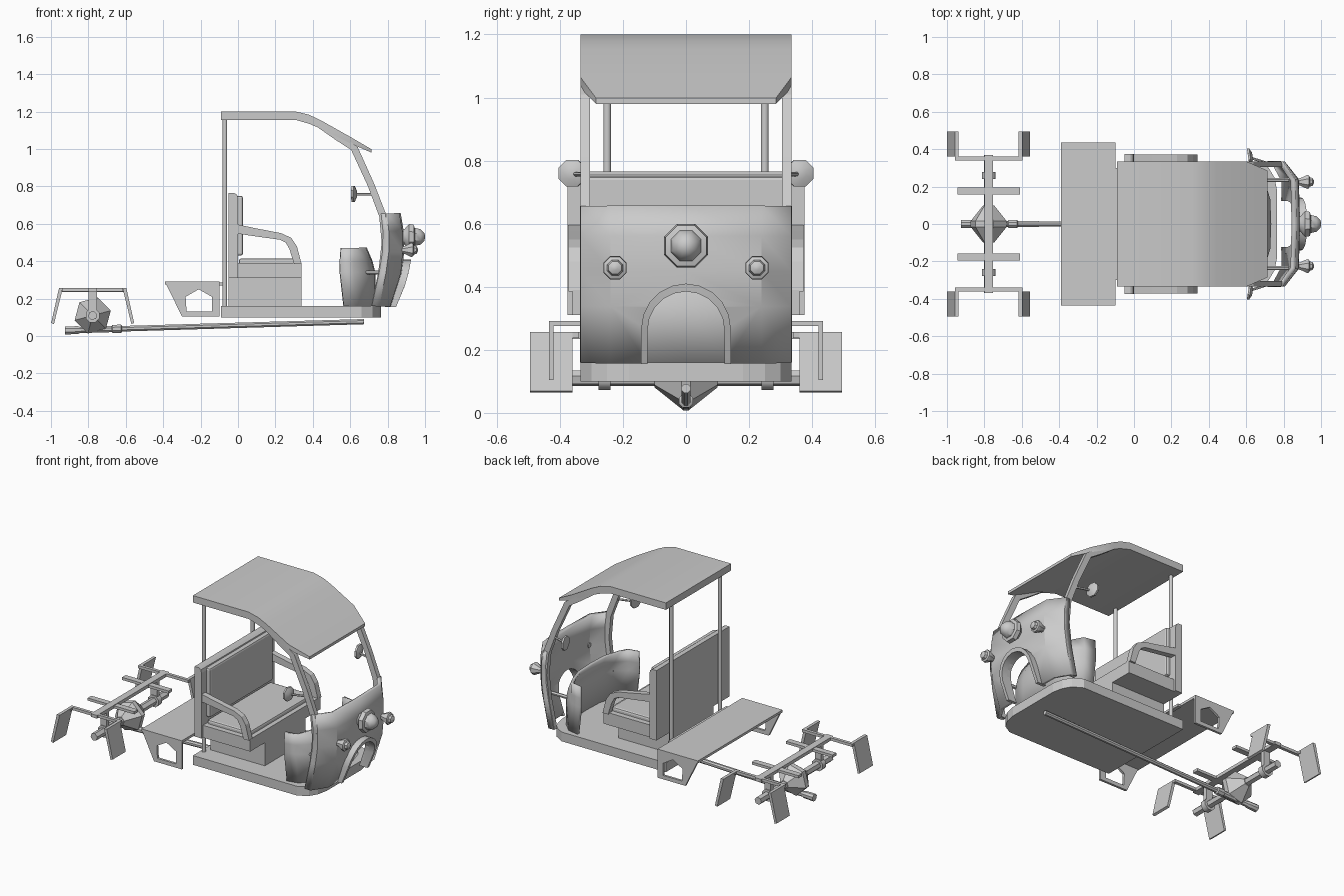
import bpy, bmesh, math
from mathutils import Vector

if "Cube" in bpy.data.objects:
    bpy.data.objects.remove(bpy.data.objects["Cube"], do_unlink=True)

grey = bpy.data.materials.new("plain_grey")
grey.use_nodes = True
grey.diffuse_color = (0.6, 0.6, 0.6, 1)
grey.node_tree.nodes["Principled BSDF"].inputs["Base Color"].default_value = (0.6, 0.6, 0.6, 1)


def finish(name, bm, smooth=0):
    bmesh.ops.recalc_face_normals(bm, faces=bm.faces)
    mesh = bpy.data.meshes.new(name)
    bm.to_mesh(mesh)
    bm.free()
    mesh.materials.append(grey)
    ob = bpy.data.objects.new(name, mesh)
    bpy.context.collection.objects.link(ob)
    if smooth:
        bpy.ops.object.select_all(action='DESELECT')
        ob.select_set(True)
        bpy.context.view_layer.objects.active = ob
        bpy.ops.object.shade_smooth_by_angle(angle=math.radians(smooth))
    return ob


def loft(name, rings, loop=False, smooth=0):
    """Skin closed rings of points; cap the ends unless they loop."""
    bm = bmesh.new()
    vs = [[bm.verts.new(p) for p in r] for r in rings]
    n = len(vs[0])
    for i in range(len(vs) - (not loop)):
        a, b = vs[i], vs[(i + 1) % len(vs)]
        for j in range(n):
            k = (j + 1) % n
            bm.faces.new((a[j], a[k], b[k], b[j]))
    if not loop:
        bm.faces.new(vs[0])
        bm.faces.new(vs[-1])
    return finish(name, bm, smooth)


def sheet(name, rows, thickness, smooth=0):
    """Open grid of points thickened into a shell."""
    bm = bmesh.new()
    vs = [[bm.verts.new(p) for p in r] for r in rows]
    for a, b in zip(vs, vs[1:]):
        for j in range(len(a) - 1):
            bm.faces.new((a[j], a[j + 1], b[j + 1], b[j]))
    ob = finish(name, bm, smooth)
    mod = ob.modifiers.new("thickness", 'SOLIDIFY')
    mod.thickness, mod.offset = thickness, 0
    return ob


def box(name, x, y, z, bevel=0):
    ob = loft(name, [[(x[0], y[0], h), (x[1], y[0], h), (x[1], y[1], h), (x[0], y[1], h)] for h in z])
    if bevel:
        mod = ob.modifiers.new("round", 'BEVEL')
        mod.width, mod.segments = bevel, 2
    return ob


def prism(name, pts, y0, y1):
    """Side outline (x, z) extruded across y."""
    return loft(name, [[(x, y, z) for x, z in pts] for y in (y0, y1)])


def band(name, outer, inner, y0, y1, loop=False, smooth=0):
    """Strip between two side outlines, extruded across y."""
    rings = [[(a[0], y0, a[1]), (a[0], y1, a[1]), (b[0], y1, b[1]), (b[0], y0, b[1])]
             for a, b in zip(outer, inner)]
    return loft(name, rings, loop, smooth)


def lathe(name, start, axis, profile, n=8, smooth=40):
    """Turn (distance, radius) pairs around an axis."""
    axis = Vector(axis).normalized()
    u = axis.orthogonal().normalized()
    v = axis.cross(u)
    rings = []
    for d, r in profile:
        c = Vector(start) + axis * d
        rings.append([c + (u * math.cos(t) + v * math.sin(t)) * r
                      for t in [2 * math.pi * (i + .5) / n for i in range(n)]])
    return loft(name, rings, smooth=smooth)


def tube(name, p, q, r, n=8):
    d = Vector(q) - Vector(p)
    return lathe(name, p, d, [(0, r), (d.length, r)], n, 50)


def mirror_plan(half):
    return half + [(x, -y) for x, y in reversed(half) if y > 0]


# Floor pan with rounded nose
plan = mirror_plan([(-.09, .335), (.66, .335), (.72, .3), (.75, .25), (.765, .18)])
loft("floor", [[(x, y, h) for x, y in plan] for h in (.1, .16)])

# Roof ending in a narrower visor
stations = [(-.09, 1.2, 1.155, .335), (.31, 1.2, 1.155, .335), (.38, 1.183, 1.135, .335),
            (.44, 1.155, 1.11, .335), (.6, 1.065, 1.03, .335), (.715, .998, .98, .285)]
loft("roof", [[(x, -w, t), (x, w, t), (x, w, b), (x, -w, b)] for x, t, b, w in stations], smooth=35)

# Front panel: levels of (z, rear edge, corner, nose)
levels = [(.16, .715, .75, .80), (.34, .755, .785, .858), (.45, .772, .80, .868),
          (.56, .775, .80, .866), (.655, .765, .79, .85)]
rows = [[(x, y, z) for x, y in mirror_plan([(b, .322), (c, .322), (f, .235), (f + .006, 0)])]
        for z, b, c, f in levels]
panel = sheet("front_panel", rows, .028, smooth=35)


# Wheel arch opening and its lip
def arch(w, top, n=10):
    base = top - w
    return ([(-w, .155)] + [(-w * math.cos(math.pi * i / n), base + w * math.sin(math.pi * i / n))
                            for i in range(n + 1)] + [(w, .155)])


hole = arch(.122, .385)
cutter = loft("arch_cutter", [[(x, y, z if z > .16 else .1) for y, z in hole] for x in (.6, 1.1)])
cut = panel.modifiers.new("arch_hole", 'BOOLEAN')
cut.operation, cut.object, cut.solver = 'DIFFERENCE', cutter, 'EXACT'
deps = bpy.context.evaluated_depsgraph_get()
solid = bpy.data.meshes.new_from_object(panel.evaluated_get(deps))
panel.modifiers.clear()
panel.data = solid
bpy.data.objects.remove(cutter, do_unlink=True)


def lip_x(z):
    s = (z - .155) / .255
    return .845 + .125 * s - .045 * s * s


loft("arch_lip", [[(lip_x(a[1]) - .06, *a), (lip_x(a[1]), *a), (lip_x(b[1]), *b), (lip_x(b[1]) - .06, *b)]
                  for a, b in zip(arch(.142, .41), hole)], smooth=35)

# Curved leg shield behind the panel
rows = [[(x, y, z) for x, y in mirror_plan([(b, .3), (b + .07, .285), (f - .03, .23), (f, .13), (f + .005, 0)])]
        for z, b, f in [(.16, .565, .72), (.34, .545, .72), (.4, .545, .705), (.47, .55, .675)]]
sheet("leg_shield", rows, .018, smooth=40)

# Head lamp
lathe("head_lamp", (.86, 0, .53), (1, 0, 0),
      [(0, .035), (.03, .045), (.055, .075), (.08, .07), (.085, .052), (.115, .045), (.135, .025), (.14, .008)])

for s, side in ((1, "left"), (-1, "right")):
    # Side lamps, mirrors, windscreen pillars, roof poles
    lathe("side_lamp_" + side, (.85, s * .225, .46), (1, 0, 0),
          [(0, .016), (.04, .022), (.075, .04), (.085, .038), (.09, .027), (.105, .022), (.112, .008)])
    tube("mirror_stem_" + side, (.715, s * .325, .757), (.62, s * .355, .757), .007, 6)
    lathe("mirror_" + side, (.61, s * .36, .76), (1, s * .15, 0), [(0, .046), (.012, .046), (.024, .02)])
    lo, hi = sorted((s * .305, s * .335))
    band("pillar_" + side, [(.44, 1.15), (.54, 1.085), (.64, 1.01), (.73, .81), (.79, .655), (.8, .5), (.78, .34), (.745, .16)],
         [(.42, 1.12), (.52, 1.05), (.605, .995), (.695, .8), (.755, .64), (.768, .5), (.75, .34), (.712, .16)],
         lo, hi)
    tube("roof_pole_" + side, (-.07, s * .25, .16), (-.07, s * .25, 1.17), .013)
    tube("shield_brace_" + side, (.68, s * .235, .34), (.83, s * .235, .34), .012, 6)

    # Armrests
    lo, hi = sorted((s * .335, s * .372))
    band("armrest_" + side, [(-.02, .6), (.1, .575), (.23, .55), (.285, .525), (.315, .48), (.34, .385)],
         [(-.02, .55), (.1, .532), (.225, .515), (.255, .5), (.275, .465), (.3, .385)], lo, hi)

    # Rear step brackets with a five-sided hole
    lo, hi = sorted((s * .42, s * .435))
    band("step_bracket_" + side,
         [(-.39, .29), (-.21, .29), (-.1, .29), (-.1, .105), (-.3, .105)],
         [(-.28, .21), (-.21, .25), (-.14, .21), (-.14, .13), (-.275, .13)], lo, hi, loop=True)

    # Rear mudguard arms and flaps
    lo, hi = sorted((s * .34, s * .36))
    box("mudguard_arm_" + side, (-.955, -.6), (lo, hi), (.238, .256))
    lo, hi = sorted((s * .36, s * .495))
    for d, end in ((-1, "rear"), (1, "front")):
        pts = [(.16, .256), (.18, .256), (.222, .07), (.207, .064)]
        prism(f"mudguard_{end}_{side}", [(-.777 + d * x, z) for x, z in pts], lo, hi)
        lo2, hi2 = sorted((s * .34, s * .38))
        x0, x1 = sorted((-.777 + d * .16, -.777 + d * .18))
        box(f"mudguard_joint_{end}_{side}", (x0, x1), (lo2, hi2), (.238, .256))

    # Spring bars, hangers and axle collars
    lo, hi = sorted((s * .157, s * .195))
    box("spring_bar_" + side, (-.945, -.61), (lo, hi), (.235, .252))
    tube("axle_collar_" + side, (-.777, s * .24, .11), (-.777, s * .277, .11), .04)
    box("hanger_" + side, (-.8, -.755), sorted((s * .245, s * .272)), (.11, .24))

# Seat
box("seat_pedestal", (-.05, .34), (-.21, .21), (.16, .31))
box("seat_base", (-.05, .34), (-.36, .36), (.31, .39))
prism("seat_back", [(-.05, .31), (-.05, .765), (-.02, .765), (-.005, .755), (0, .735), (0, .31)], -.375, .375)
box("seat_cushion", (.005, .31), (-.325, .325), (.375, .415), .012)
box("back_cushion", (-.01, .027), (-.325, .325), (.43, .75), .012)

# Rear step
box("rear_step", (-.39, -.1), (-.435, .435), (.275, .291))
box("step_mount", (-.105, -.08), (-.3, .3), (.27, .285))

# Rear axle, differential and drive shaft
tube("rear_axle", (-.777, -.37, .11), (-.777, .37, .11), .025, 6)
lathe("differential", (-.777, -.1, .11), (0, 1, 0),
      [(0, .03), (.085, .1), (.115, .1), (.2, .03)], 6, 20)
box("frame_beam", (-.8, -.755), (-.37, .37), (.235, .256))
lathe("drive_shaft", (-.925, 0, .03), (1.6, 0, .047),
      [(0, .024), (.07, .022), (.08, .018), (.25, .018), (.255, .024), (.3, .024), (.305, .016), (1.6, .015)], 8, 30)
